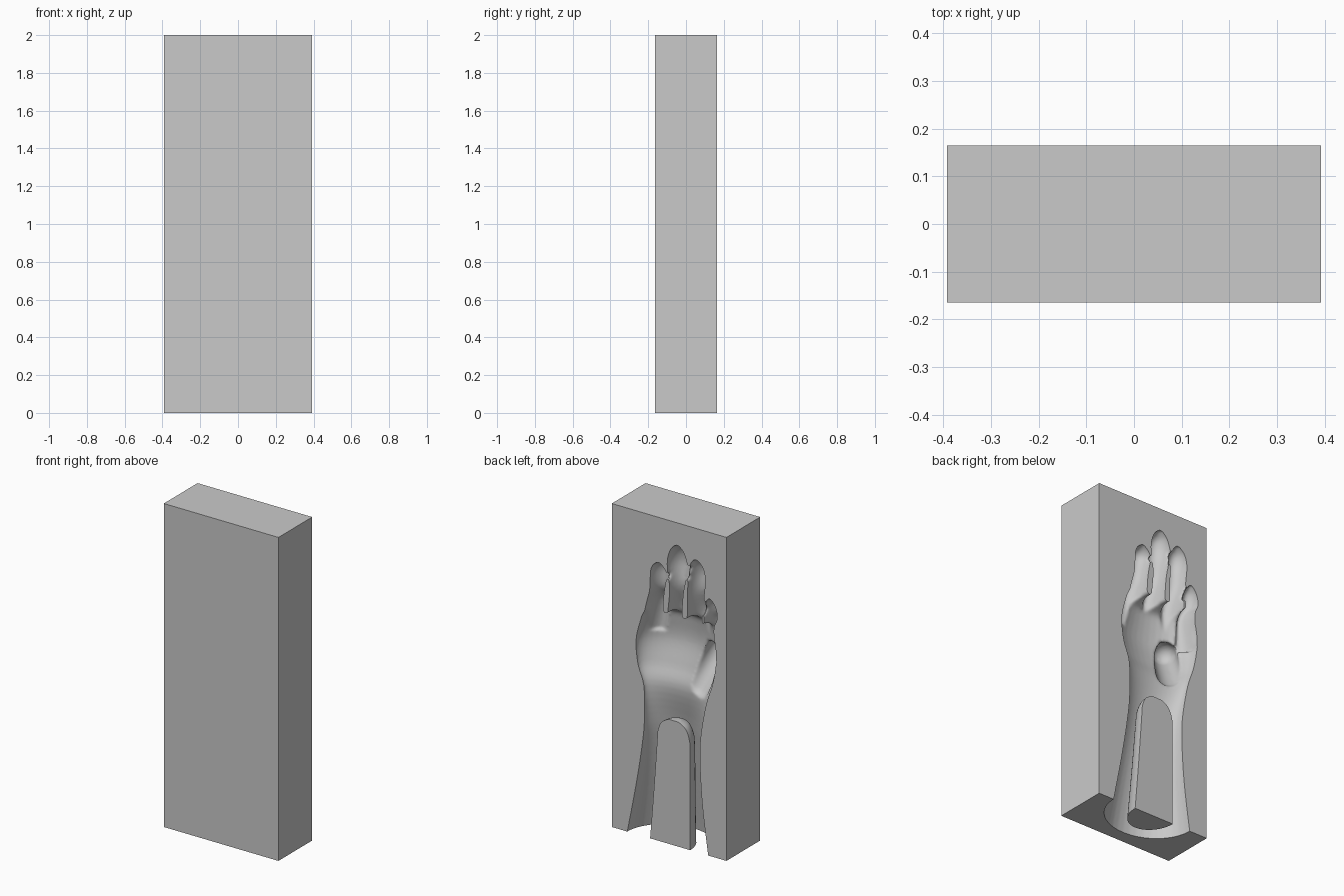
import bpy, bmesh, math
from mathutils import Vector

cube = bpy.data.objects.get("Cube")
if cube:
    bpy.data.objects.remove(cube, do_unlink=True)

W, D, H = 0.784, 0.33, 2.0
BACK = D / 2

grey = bpy.data.materials.new("plain grey")
grey.use_nodes = True
grey.diffuse_color = (0.59, 0.59, 0.59, 1)
grey.node_tree.nodes["Principled BSDF"].inputs["Base Color"].default_value = (0.59, 0.59, 0.59, 1)


def make_object(name, bm):
    bmesh.ops.recalc_face_normals(bm, faces=bm.faces)
    mesh = bpy.data.meshes.new(name)
    bm.to_mesh(mesh)
    bm.free()
    obj = bpy.data.objects.new(name, mesh)
    bpy.context.collection.objects.link(obj)
    mesh.materials.append(grey)
    return obj


def activate(obj):
    bpy.ops.object.select_all(action="DESELECT")
    obj.select_set(True)
    bpy.context.view_layer.objects.active = obj


def apply_modifier(obj, kind, **settings):
    mod = obj.modifiers.new(kind.lower(), kind)
    for key, value in settings.items():
        setattr(mod, key, value)
    activate(obj)
    bpy.ops.object.modifier_apply(modifier=mod.name)


def spline(keys, steps=5):
    """Smooth sections running through the key sections."""
    pts = [Vector(k) for k in keys]
    pts = [pts[0]] + pts + [pts[-1]]
    out = []
    for a, b, c, d in zip(pts, pts[1:], pts[2:], pts[3:]):
        for i in range(steps):
            t = i / steps
            out.append(b + (c - a) * (t / 2) + (a * 2 - b * 5 + c * 4 - d) * (t * t / 2)
                       + (b * 3 - a - c * 3 + d) * (t ** 3 / 2))
    return out + [pts[-1]]


def loft(bm, keys, sides=40):
    """Oval sections (z, left x, right x, depth) centred on the parting face."""
    rings = []
    for z, left, right, depth in spline(keys):
        cx, rx = (left + right) / 2, max(abs(left - right) / 2, 0.002)
        ring = []
        for i in range(sides):
            a = math.tau * i / sides
            ring.append(bm.verts.new((cx + rx * math.cos(a), BACK + max(depth, 0.002) * math.sin(a), z)))
        rings.append(ring)
    for low, high in zip(rings, rings[1:]):
        for i in range(sides):
            j = (i + 1) % sides
            bm.faces.new((low[i], low[j], high[j], high[i]))
    bm.faces.new(rings[0])
    bm.faces.new(rings[-1])


# Hand and forearm form used as the cutter
bm = bmesh.new()
loft(bm, [(-0.1, 0.31, -0.285, 0.26), (0, 0.287, -0.268, 0.25), (0.3, 0.228, -0.228, 0.2),
          (0.55, 0.187, -0.212, 0.155), (0.72, 0.17, -0.217, 0.12), (0.93, 0.174, -0.255, 0.08),
          (1.06, 0.215, -0.297, 0.115), (1.2, 0.227, -0.322, 0.15), (1.32, 0.2, -0.315, 0.145),
          (1.39, 0.172, -0.285, 0.125), (1.42, 0.12, -0.23, 0.06)])
fingers = [
    [(1.25, 0.2, 0.045, 0.13), (1.44, 0.158, 0.042, 0.125), (1.54, 0.133, 0.035, 0.085),
     (1.65, 0.128, 0.018, 0.08), (1.695, 0.112, 0.034, 0.06), (1.722, 0.08, 0.065, 0.008)],
    [(1.25, 0.02, -0.09, 0.13), (1.44, 0.008, -0.088, 0.125), (1.58, -0.003, -0.098, 0.085),
     (1.73, 0.014, -0.125, 0.095), (1.82, -0.007, -0.105, 0.07), (1.864, -0.048, -0.063, 0.008)],
    [(1.25, -0.115, -0.24, 0.13), (1.44, -0.124, -0.225, 0.125), (1.58, -0.125, -0.238, 0.085),
     (1.7, -0.133, -0.248, 0.085), (1.77, -0.145, -0.23, 0.06), (1.808, -0.173, -0.19, 0.008)],
    [(1.2, -0.22, -0.325, 0.12), (1.4, -0.24, -0.305, 0.11), (1.48, -0.238, -0.33, 0.08),
     (1.55, -0.247, -0.316, 0.055), (1.592, -0.268, -0.282, 0.008)],
]
for finger in fingers:
    loft(bm, finger, 24)

# Thumb reaching down into the block
start, end = Vector((-0.155, BACK - 0.035, 1.0)), Vector((-0.225, -0.005, 1.2))
for i in range(25):
    t = i / 24
    made = bmesh.ops.create_uvsphere(bm, u_segments=24, v_segments=12, radius=0.08 - 0.012 * t)
    bmesh.ops.translate(bm, verts=made["verts"], vec=start.lerp(end, t))
hand = make_object("hand_cutter", bm)
apply_modifier(hand, "REMESH", mode="VOXEL", voxel_size=0.008)
apply_modifier(hand, "SMOOTH", factor=0.5, iterations=8)

# Mould block with the hand cavity cut into its back
bm = bmesh.new()
bmesh.ops.create_cube(bm, size=1)
bmesh.ops.scale(bm, verts=bm.verts, vec=(W, D, H))
bmesh.ops.translate(bm, verts=bm.verts, vec=(0, 0, H / 2))
block = make_object("mould_block", bm)
apply_modifier(block, "BOOLEAN", operation="DIFFERENCE", solver="EXACT", object=hand)
bpy.data.objects.remove(hand, do_unlink=True)

# Half-round core inside the forearm, flush with the parting face
bm = bmesh.new()
loft(bm, [(0, 0.13, -0.144, 0.165), (0.3, 0.105, -0.143, 0.15), (0.6, 0.083, -0.143, 0.135),
          (0.68, 0.077, -0.138, 0.125), (0.74, 0.052, -0.112, 0.1), (0.77, 0.005, -0.065, 0.05)])
bmesh.ops.bisect_plane(bm, geom=bm.verts[:] + bm.edges[:] + bm.faces[:], dist=1e-5,
                       plane_co=(0, BACK, 0), plane_no=(0, 1, 0), clear_outer=True)
bmesh.ops.holes_fill(bm, edges=[e for e in bm.edges if e.is_boundary], sides=0)
core = make_object("forearm_core", bm)

for obj in (block, core):
    activate(obj)
    bpy.ops.object.shade_smooth_by_angle(angle=math.radians(35))
